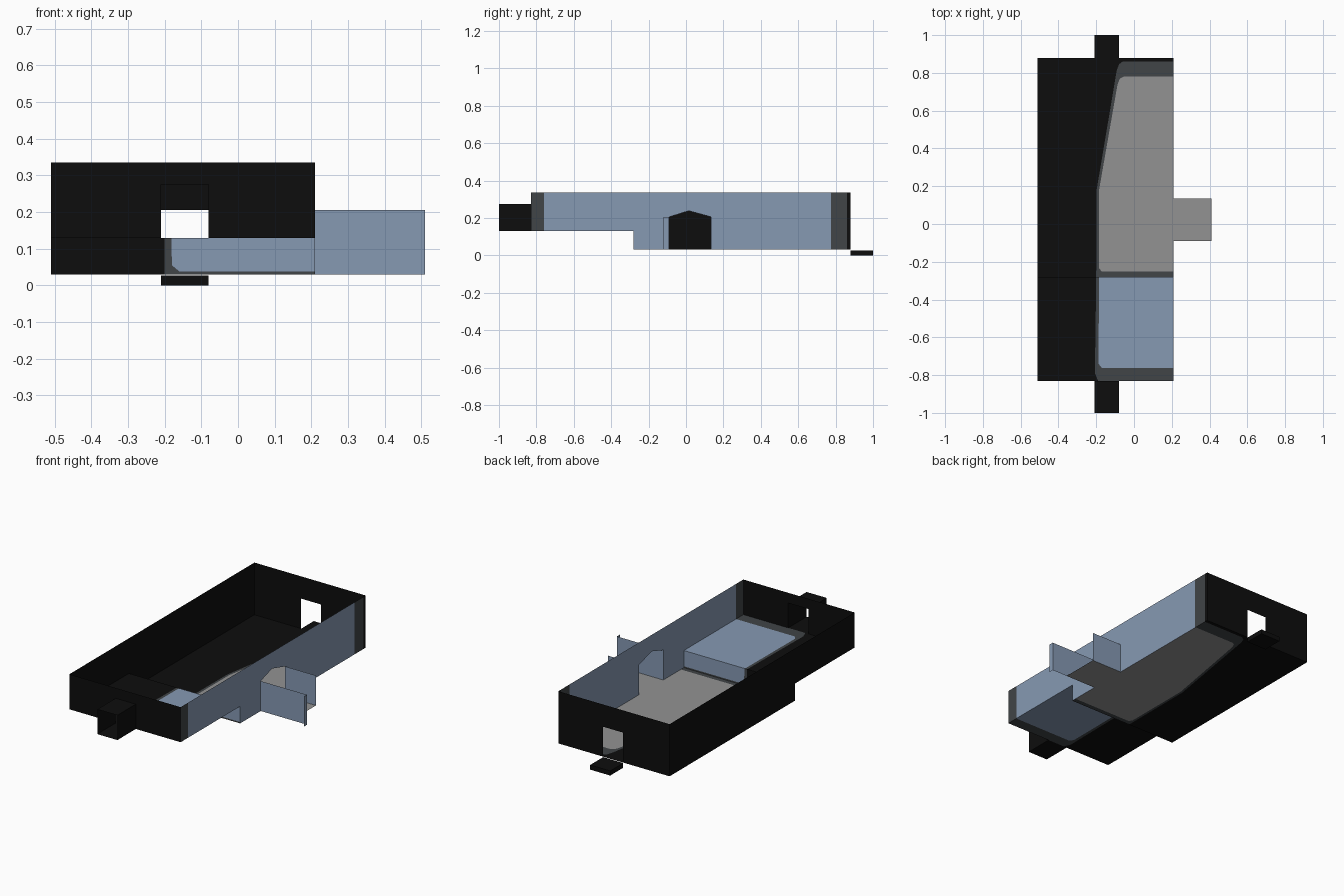
import bpy
import bmesh

cube = bpy.data.objects.get("Cube")
if cube:
    bpy.data.objects.remove(cube, do_unlink=True)


def material(name, colour):
    m = bpy.data.materials.new(name)
    m.use_nodes = True
    m.diffuse_color = (*colour, 1)
    m.node_tree.nodes["Principled BSDF"].inputs["Base Color"].default_value = (*colour, 1)
    return m


BLACK = material("black", (0.004, 0.004, 0.004))
DARK = material("dark_grey", (0.052, 0.058, 0.063))
GREY = material("mid_grey", (0.29, 0.29, 0.29))
BLUE = material("dusty_blue", (0.24, 0.32, 0.45))

# Main dimensions
LEFT, RIGHT, FRONT, BACK = -0.51, 0.21, -0.83, 0.88
LOW, HIGH, TOP, STEP = 0.03, 0.13, 0.335, -0.28
GATE_L, GATE_R = -0.21, -0.08        # openings in the end walls
DOOR_F, DOOR_B, DOOR_TOP = -0.09, 0.135, 0.205


def sheet(name, axis, offset, zones):
    """Flat thin sheet across an axis, split into (material, outline) zones."""
    bm = bmesh.new()
    for index, (_, outline) in enumerate(zones):
        verts = []
        for p in outline:
            co = list(p)
            co.insert("xyz".index(axis), offset)
            verts.append(bm.verts.new(co))
        bm.faces.new(verts).material_index = index
    bmesh.ops.remove_doubles(bm, verts=bm.verts[:], dist=0.0005)
    mesh = bpy.data.meshes.new(name)
    bm.to_mesh(mesh)
    bm.free()
    for mat, _ in zones:
        mesh.materials.append(mat)
    obj = bpy.data.objects.new(name, mesh)
    bpy.context.collection.objects.link(obj)
    return obj


def rect(a0, a1, b0, b1):
    return [(a0, b0), (a1, b0), (a1, b1), (a0, b1)]


# Lower floor: grey field, dark border, black surround
outer = [(RIGHT, 0.86), (-0.06, 0.86), (-0.08, 0.845), (-0.092, 0.81),
         (-0.198, 0.18), (-0.2, STEP), (RIGHT, STEP)]
inner = [(RIGHT, 0.78), (-0.055, 0.78), (-0.075, 0.77), (-0.087, 0.74),
         (-0.185, 0.18), (-0.185, -0.235), (-0.17, -0.252), (RIGHT, -0.252)]
sheet("lower_floor", "z", LOW, [
    (GREY, inner),
    (DARK, outer + inner[::-1]),
    (BLACK, [(LEFT, STEP), (LEFT, BACK), (RIGHT, BACK)] + outer[:-1])])

# Raised floor at the front
outer = [(-0.2, STEP), (-0.207, -0.79), (-0.19, FRONT), (RIGHT, FRONT)]
inner = [(-0.185, STEP), (-0.188, -0.74), (-0.17, -0.762), (RIGHT, -0.762)]
sheet("raised_floor", "z", HIGH, [
    (BLUE, inner + [(RIGHT, STEP)]),
    (DARK, outer + inner[::-1]),
    (BLACK, [(LEFT, STEP), (LEFT, FRONT)] + outer[2::-1])])

# Riser between the two floors
outer = [(-0.2, HIGH), (-0.2, LOW), (RIGHT, LOW)]
inner = [(-0.182, HIGH), (-0.18, 0.055), (-0.16, 0.038), (RIGHT, 0.038)]
sheet("floor_riser", "y", STEP, [
    (BLUE, inner + [(RIGHT, HIGH)]),
    (DARK, outer + inner[::-1]),
    (BLACK, rect(LEFT, -0.2, LOW, HIGH))])

# Long walls follow the step; one has a peaked doorway and dark ends
sheet("plain_long_wall", "x", LEFT, [
    (BLACK, [(FRONT, HIGH), (STEP, HIGH), (STEP, LOW), (BACK, LOW),
             (BACK, TOP), (FRONT, TOP)])])
sheet("doorway_wall", "x", RIGHT, [
    (BLUE, [(-0.76, HIGH), (STEP, HIGH), (STEP, LOW), (DOOR_F, LOW),
            (DOOR_F, DOOR_TOP), (0.015, 0.238), (DOOR_B, DOOR_TOP), (DOOR_B, LOW),
            (0.775, LOW), (0.775, TOP), (-0.76, TOP)]),
    (DARK, rect(FRONT, -0.76, HIGH, TOP)),
    (DARK, rect(0.775, 0.862, LOW, TOP)),
    (BLACK, rect(0.862, BACK, LOW, TOP))])

# End walls with a gate opening down to the floor
for name, y, base, gate_top in (("front_wall", FRONT, HIGH, 0.275),
                                ("back_wall", BACK, LOW, DOOR_TOP)):
    sheet(name, "y", y, [
        (BLACK, [(LEFT, base), (GATE_L, base), (GATE_L, gate_top), (GATE_R, gate_top),
                 (GATE_R, base), (RIGHT, base), (RIGHT, TOP), (LEFT, TOP)])])

# Open tunnel outside the front gate
for side, x in (("left", GATE_R), ("right", GATE_L)):
    sheet("tunnel_side_" + side, "x", x, [(BLACK, rect(-1, FRONT, HIGH, 0.275))])
for part, z in (("floor", HIGH), ("roof", 0.275)):
    sheet("tunnel_" + part, "z", z, [(BLACK, rect(GATE_L, GATE_R, -1, FRONT))])

# Doorstep slab outside the back gate
bpy.ops.mesh.primitive_cube_add(size=1, location=((GATE_L + GATE_R) / 2, (BACK + 1) / 2, 0.0135))
slab = bpy.context.object
slab.name = "back_doorstep"
slab.scale = (GATE_R - GATE_L, 1 - BACK, 0.027)
slab.data.materials.append(BLACK)

# Side porch: floor, two wing walls and a small return
sheet("porch_floor", "z", LOW, [(GREY, rect(RIGHT, 0.41, DOOR_F, DOOR_B))])
sheet("porch_front_wall", "y", DOOR_F, [(BLUE, rect(RIGHT, 0.51, LOW, DOOR_TOP))])
sheet("porch_back_wall", "y", DOOR_B, [(BLUE, rect(RIGHT, 0.41, LOW, DOOR_TOP))])
sheet("porch_wall_return", "x", 0.51, [(BLUE, rect(-0.12, DOOR_F, LOW, DOOR_TOP))])
